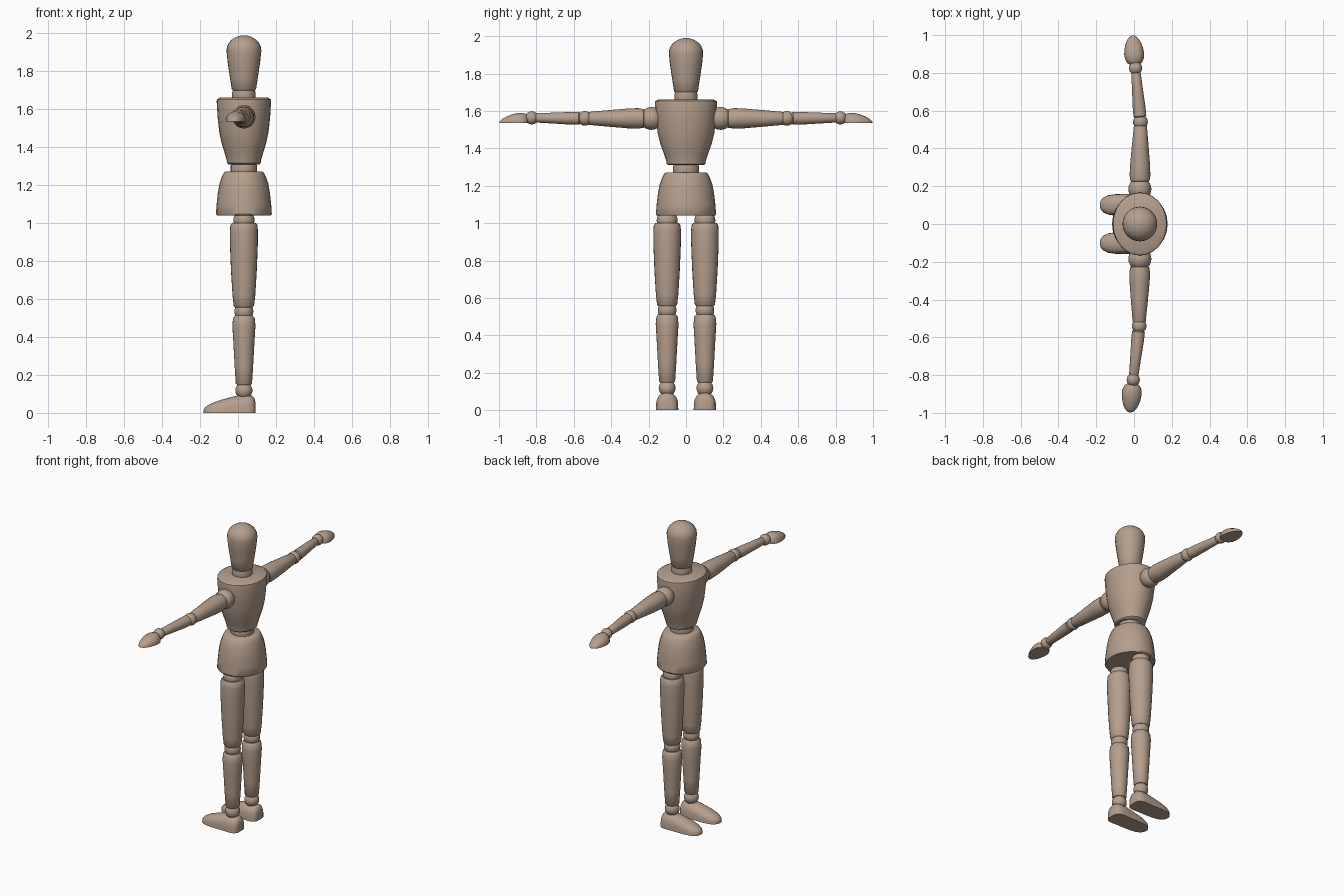
import bpy, bmesh, math
from mathutils import Vector

if "Cube" in bpy.data.objects:
    bpy.data.objects.remove(bpy.data.objects["Cube"])

wood = bpy.data.materials.new("warm wood")
wood.diffuse_color = (0.46, 0.345, 0.265, 1)
wood.use_nodes = True
wood.node_tree.nodes["Principled BSDF"].inputs["Base Color"].default_value = wood.diffuse_color
CX = 0.031  # body axis


def finish(name, bm, angle=40):
    bmesh.ops.recalc_face_normals(bm, faces=bm.faces)
    me = bpy.data.meshes.new(name)
    bm.to_mesh(me)
    bm.free()
    ob = bpy.data.objects.new(name, me)
    bpy.context.collection.objects.link(ob)
    me.materials.append(wood)
    bpy.ops.object.select_all(action='DESELECT')
    ob.select_set(True)
    bpy.context.view_layer.objects.active = ob
    bpy.ops.object.shade_smooth_by_angle(angle=math.radians(angle))
    return ob


def skin(name, rings, angle=40):
    """Bridge closed rings of points and cap both ends."""
    bm = bmesh.new()
    vs = [[bm.verts.new(p) for p in r] for r in rings]
    n = len(vs[0])
    for a, b in zip(vs, vs[1:]):
        for i in range(n):
            j = (i + 1) % n
            bm.faces.new((a[i], a[j], b[j], b[i]))
    bm.faces.new(vs[0])
    bm.faces.new(vs[-1])
    return finish(name, bm, angle)


def turned(name, p0, p1, profile, ratio=1.0, sides=24):
    """Lathe along p0-p1; profile = (fraction along, radius); ratio squeezes x."""
    p0, p1 = Vector(p0), Vector(p1)
    d = (p1 - p0).normalized()
    u = Vector((1, 0, 0))
    u = (u - d * u.dot(d)).normalized()
    v = d.cross(u)
    rings = []
    for t, r in profile:
        c = p0.lerp(p1, t)
        rings.append([c + u * r * ratio * math.cos(a) + v * r * math.sin(a)
                      for a in (2 * math.pi * i / sides for i in range(sides))])
    return skin(name, rings)


def upright(name, y, profile, ratio=1.0):
    """Vertical turned part; profile = (z, radius)."""
    return turned(name, (CX, y, 0), (CX, y, 1), profile, ratio)


def ball(name, c, r):
    bm = bmesh.new()
    bmesh.ops.create_uvsphere(bm, u_segments=24, v_segments=14, radius=r)
    bmesh.ops.translate(bm, verts=bm.verts, vec=c)
    return finish(name, bm)


def domed(name, start, direction, sections, power):
    """Flat-bottomed arch loft; sections = (distance, half width, height)."""
    d = Vector(direction).normalized()
    side = d.cross(Vector((0, 0, 1)))
    rings = []
    for s, w, h in sections:
        c = Vector(start) + d * s
        rings.append([c + side * w * math.cos(a) + Vector((0, 0, h * math.sin(a) ** power))
                      for a in (math.pi * i / 14 for i in range(14))]
                     + [c - side * w])
    return skin(name, rings, 50)


# Head with domed crown
crown = [(1.91 + 0.08 * math.sin(a), 0.092 * math.cos(a))
         for a in (math.radians(k) for k in (0, 15, 30, 45, 60, 75, 87))]
upright("head", 0, [(1.70, 0.058), (1.706, 0.064), (1.77, 0.074), (1.85, 0.086)] + crown)
upright("neck", 0, [(1.64, 0.058), (1.66, 0.062), (1.685, 0.062), (1.71, 0.056)])

# Torso, waist and pelvis
upright("torso", 0, [(1.31, 0.094), (1.317, 0.103), (1.33, 0.105), (1.37, 0.118), (1.42, 0.136),
                     (1.48, 0.151), (1.55, 0.160), (1.642, 0.167), (1.652, 0.165),
                     (1.662, 0.145)], 0.86)
upright("waist", 0, [(1.25, 0.064), (1.275, 0.07), (1.30, 0.07), (1.32, 0.064)])
upright("pelvis", 0, [(1.04, 0.155), (1.048, 0.161), (1.10, 0.157), (1.16, 0.150), (1.21, 0.140),
                      (1.245, 0.127), (1.265, 0.116), (1.272, 0.106)], 0.915)

for s, label, elbow_x, wrist_x, tip_x in ((-1, "right", 0.027, -0.004, -0.020),
                                          (1, "left", 0.034, 0.008, -0.005)):
    # Leg
    y = s * 0.101
    ball(label + "_hip_joint", (CX, y, 1.015), 0.056)
    upright(label + "_thigh", y, [(0.556, 0.046), (0.565, 0.054), (0.62, 0.060), (0.75, 0.068),
                                  (0.90, 0.074), (0.96, 0.074), (0.99, 0.071), (1.002, 0.062)])
    ball(label + "_knee_joint", (CX, y, 0.535), 0.050)
    upright(label + "_shin", y, [(0.148, 0.037), (0.155, 0.043), (0.25, 0.049), (0.38, 0.056),
                                 (0.46, 0.061), (0.50, 0.057), (0.512, 0.047)])
    ball(label + "_ankle_joint", (CX, y, 0.118), 0.045)
    # Foot, toes pointing along -x
    domed(label + "_foot", (0.092, y, 0), (-1, 0, 0),
          [(0, 0.030, 0.055), (0.006, 0.043, 0.078), (0.018, 0.054, 0.090), (0.045, 0.060, 0.096),
           (0.09, 0.058, 0.093), (0.14, 0.058, 0.080), (0.19, 0.057, 0.066), (0.23, 0.051, 0.051),
           (0.255, 0.039, 0.038), (0.268, 0.024, 0.027), (0.273, 0.010, 0.018)], 0.6)

    # Arm
    sh = (CX, s * 0.185, 1.56)
    el = (elbow_x, s * 0.54, 1.56)
    wr = (wrist_x, s * 0.825, 1.563)
    ball(label + "_shoulder_joint", sh, 0.061)
    turned(label + "_upper_arm", sh, el,
           [(0.10, 0.040), (0.12, 0.050), (0.20, 0.055), (0.35, 0.053), (0.65, 0.044),
            (0.93, 0.035), (0.96, 0.030)])
    ball(label + "_elbow_joint", el, 0.039)
    turned(label + "_forearm", el, wr,
           [(0.09, 0.029), (0.11, 0.034), (0.25, 0.034), (0.60, 0.029), (0.90, 0.025), (0.93, 0.021)])
    ball(label + "_wrist_joint", wr, 0.035)
    # Hand, palm flat and facing down
    domed(label + "_hand", (wrist_x - 0.003, s * 0.845, 1.535), (tip_x - wrist_x, s * 0.17, 0),
          [(0, 0.026, 0.040), (0.010, 0.040, 0.049), (0.030, 0.050, 0.054), (0.055, 0.053, 0.054),
           (0.085, 0.049, 0.047), (0.115, 0.040, 0.035), (0.135, 0.029, 0.024),
           (0.147, 0.018, 0.014), (0.153, 0.006, 0.006)], 0.8)
